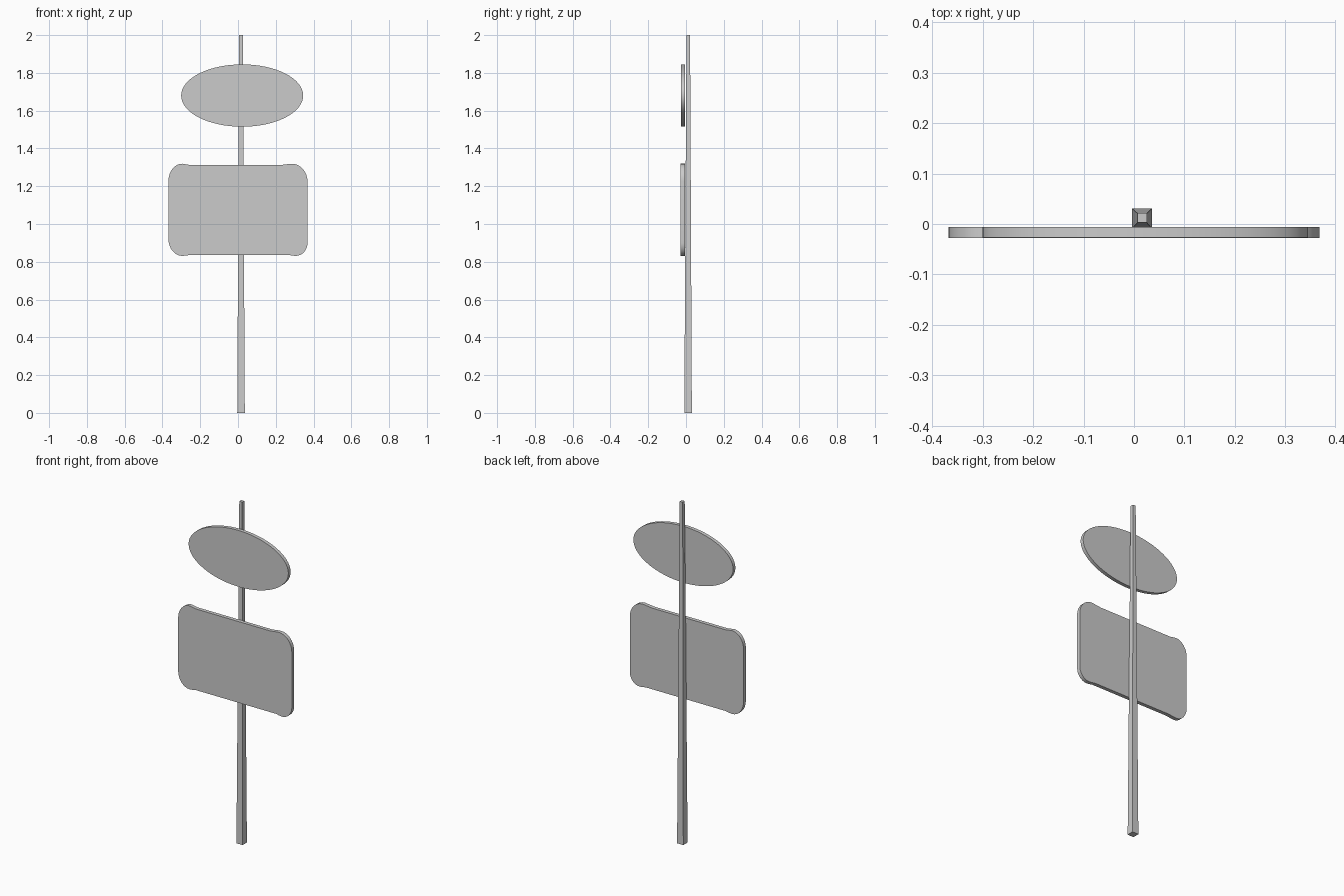
import bpy, bmesh
from math import cos, sin, pi, radians

cube = bpy.data.objects.get("Cube")
if cube:
    bpy.data.objects.remove(cube)

grey = bpy.data.materials.new("plain grey")
grey.use_nodes = True
colour = (0.6, 0.6, 0.6, 1)
grey.diffuse_color = colour
grey.node_tree.nodes["Principled BSDF"].inputs["Base Color"].default_value = colour


def loft(name, first, second):
    """Solid between two matching rings of points, capped at both ends."""
    bm = bmesh.new()
    a = [bm.verts.new(p) for p in first]
    b = [bm.verts.new(p) for p in second]
    bm.faces.new(a)
    bm.faces.new(b)
    for i in range(len(a)):
        j = (i + 1) % len(a)
        bm.faces.new((a[i], a[j], b[j], b[i]))
    bmesh.ops.recalc_face_normals(bm, faces=bm.faces)
    mesh = bpy.data.meshes.new(name)
    bm.to_mesh(mesh)
    bm.free()
    mesh.materials.append(grey)
    obj = bpy.data.objects.new(name, mesh)
    bpy.context.collection.objects.link(obj)
    return obj


def plate(name, outline, front, back):
    """Flat sign plate from an outline in x and z."""
    obj = loft(name, [(x, front, z) for x, z in outline],
               [(x, back, z) for x, z in outline])
    bpy.ops.object.select_all(action="DESELECT")
    obj.select_set(True)
    bpy.context.view_layer.objects.active = obj
    bpy.ops.object.shade_smooth_by_angle(angle=radians(30))


def square(x, y, half, z):
    return [(x + sx * half, y + sy * half, z)
            for sx, sy in ((-1, -1), (1, -1), (1, 1), (-1, 1))]


# Tapered square post
loft("post", square(0.016, 0.011, 0.02, 0), square(0.016, 0.012, 0.0095, 2))

# Oval upper sign
oval = [(0.022 + 0.323 * cos(2 * pi * i / 64), 1.68 + 0.165 * sin(2 * pi * i / 64))
        for i in range(64)]
plate("oval_sign", oval, -0.027, -0.006)

# Rectangular lower sign: rounded corners that swell slightly past the long edges
# Each corner: x and z directions, ellipse centre, start of the straight edge
corners = [(1, 1, 0.285, 1.225, 0.225), (-1, 1, -0.295, 1.23, -0.255),
           (-1, -1, -0.295, 0.92, -0.25), (1, -1, 0.305, 0.9, 0.265)]
panel = []
for sx, sz, cx, cz, inner in corners:
    rx = 0.368 - abs(cx)
    rz = (1.319 if sz > 0 else -0.831) - sz * cz
    arc = [(cx + sx * rx * cos(pi / 2 * i / 8), cz + sz * rz * sin(pi / 2 * i / 8))
           for i in range(9)]
    edge = 1.312 if sz > 0 else 0.837
    arc.append(((cx + inner) / 2, edge + sz * 0.004))
    arc.append((inner, edge))
    panel += arc if sx * sz > 0 else arc[::-1]
plate("rectangular_sign", panel, -0.028, -0.006)
